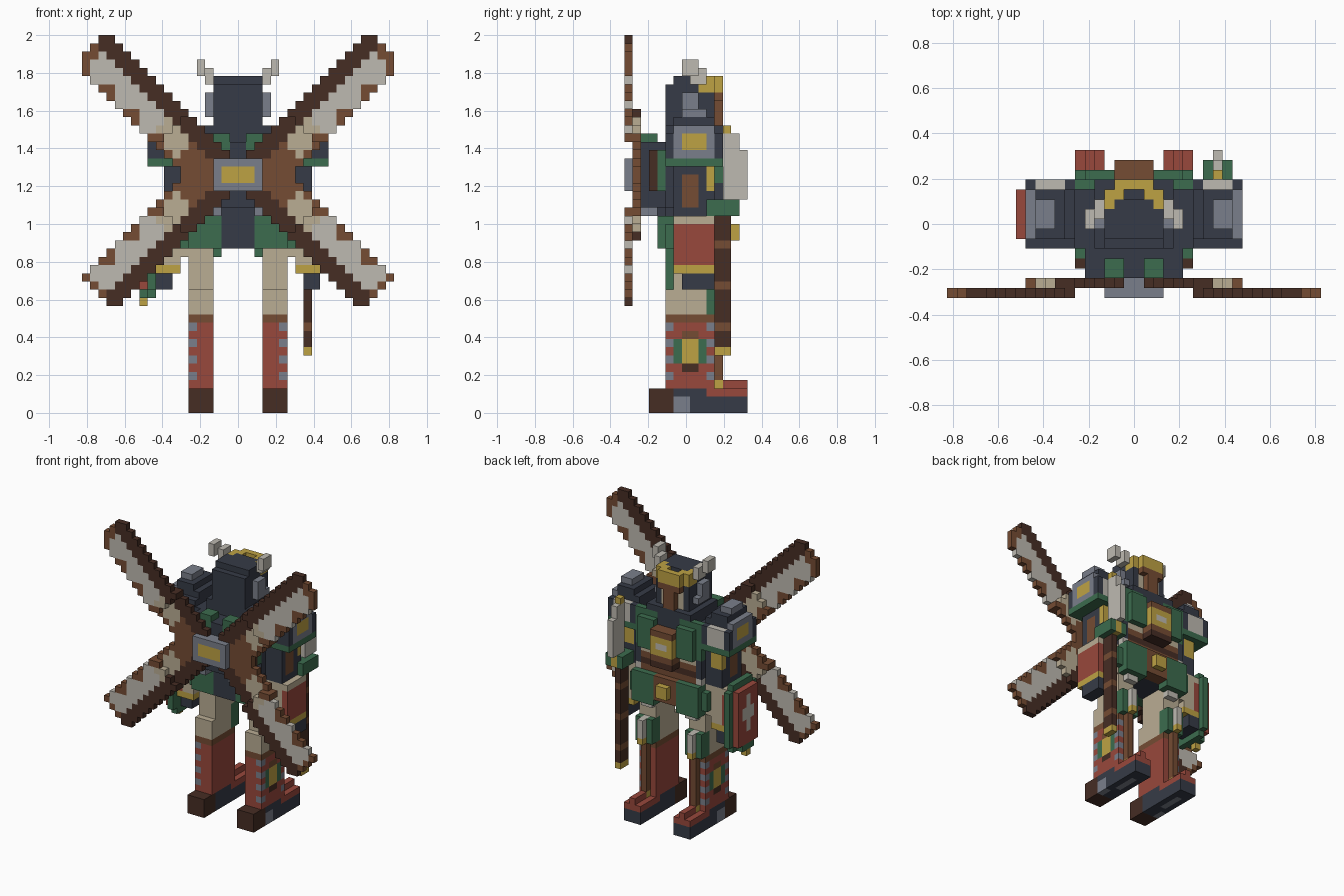
import bpy
import bmesh
from mathutils import Vector

starter = bpy.data.objects.get("Cube")
if starter:
    bpy.data.objects.remove(starter, do_unlink=True)

UNIT = 2 / 46          # edge of one block
DEPTH = 15             # blocks from front to back


def to_linear(channel):
    c = channel / 255
    return c / 12.92 if c <= 0.04 else ((c + 0.055) / 1.055) ** 2.4


PALETTE = {
    "navy": (54, 59, 71), "grey": (122, 127, 139), "silver": (190, 186, 177),
    "beige": (186, 173, 148), "gold": (190, 162, 68), "green": (60, 108, 78),
    "red": (152, 72, 60), "brown": (117, 76, 51), "dark_brown": (70, 45, 36),
}
materials = {}
for colour_name, rgb in PALETTE.items():
    mat = bpy.data.materials.new(colour_name)
    mat.use_nodes = True
    colour = [to_linear(c) for c in rgb] + [1]
    mat.diffuse_color = colour
    mat.node_tree.nodes["Principled BSDF"].inputs["Base Color"].default_value = colour
    materials[colour_name] = mat

blocks = {}            # grid cell -> (part, colour); later fills repaint earlier ones


def fill(part, colour, xs, ys, zs):
    for x in range(*xs):
        for y in range(*ys):
            for z in range(*zs):
                blocks[x, y, z] = (part, colour)


def pair(part, colour, xs, ys, zs):
    fill("left_" + part, colour, xs, ys, zs)
    fill("right_" + part, colour, (-xs[1], -xs[0]), ys, zs)


# Boots: heel, sole, red toe cap with a raised ridge
pair("boot", "navy", (3, 6), (6, 15), (0, 2))
pair("boot", "navy", (3, 6), (6, 11), (2, 3))
pair("boot", "dark_brown", (3, 6), (3, 6), (0, 3))
pair("boot", "grey", (5, 6), (6, 8), (0, 2))
pair("boot", "grey", (4, 5), (9, 13), (0, 1))
pair("boot", "red", (3, 6), (10, 15), (2, 3))
pair("boot", "red", (4, 5), (12, 15), (3, 4))

# Shins with studs, side emblem and front strap
pair("shin", "red", (3, 6), (5, 11), (3, 11))
pair("shin", "brown", (3, 6), (5, 11), (11, 12))
for z in range(4, 11, 2):
    for y in (5, 10):
        pair("shin", "grey", (5, 6), (y, y + 1), (z, z + 1))
pair("shin", "green", (5, 6), (6, 10), (6, 9))
pair("shin", "gold", (5, 6), (7, 9), (6, 9))
pair("shin", "brown", (5, 6), (7, 9), (9, 10))
pair("shin", "dark_brown", (5, 6), (7, 9), (5, 6))
pair("strap", "brown", (4, 5), (11, 12), (4, 12))
pair("strap", "gold", (4, 5), (11, 12), (3, 4))

# Thighs and knee guards
pair("thigh", "beige", (3, 6), (5, 11), (12, 15))
pair("thigh", "beige", (3, 6), (6, 11), (15, 20))
pair("knee_guard", "green", (3, 6), (10, 12), (12, 16))
pair("knee_guard", "silver", (4, 5), (11, 13), (13, 16))
pair("knee_guard", "gold", (4, 5), (11, 13), (12, 13))

# Hips, skirt plates and belt buckle
fill("hips", "navy", (-6, 6), (5, 11), (20, 24))
pair("skirt", "green", (2, 6), (4, 6), (20, 24))
pair("skirt", "green", (5, 7), (5, 12), (20, 23))
pair("skirt", "green", (2, 6), (11, 13), (19, 24))
pair("skirt", "silver", (2, 6), (11, 12), (24, 25))
pair("skirt", "silver", (3, 5), (11, 12), (18, 19))
fill("buckle", "brown", (-2, 2), (11, 13), (20, 24))
fill("buckle", "gold", (-1, 1), (12, 14), (21, 23))

# Torso, chest armour and central emblem
fill("torso", "navy", (-6, 6), (5, 12), (25, 33))
fill("torso", "navy", (-5, 5), (5, 11), (24, 25))
fill("torso", "brown", (-5, 5), (10, 12), (24, 27))
fill("torso", "dark_brown", (-5, 5), (11, 12), (25, 26))
fill("collar", "navy", (-4, 4), (5, 12), (33, 35))
pair("chest_plate", "green", (2, 6), (11, 12), (28, 34))
pair("chest_plate", "green", (2, 5), (12, 13), (28, 33))
pair("chest_plate", "beige", (2, 5), (11, 12), (27, 28))
fill("emblem", "brown", (-2, 2), (12, 14), (26, 32))
fill("emblem", "dark_brown", (-2, 2), (12, 14), (26, 27))
fill("emblem", "gold", (-2, 2), (13, 14), (28, 31))
fill("emblem", "silver", (-1, 1), (13, 14), (29, 30))

# Backpack that carries the sails
fill("pack", "navy", (-5, 5), (2, 5), (25, 33))
fill("pack", "navy", (-2, 2), (4, 6), (20, 25))
pair("pack_trim", "green", (1, 3), (2, 4), (32, 34))
pair("pack_trim", "green", (5, 6), (4, 5), (27, 32))
pair("pack_trim", "dark_brown", (5, 6), (3, 4), (27, 32))
pair("pack_trim", "grey", (2, 3), (2, 4), (24, 25))

# Head, face, ears, horns and crown
fill("head", "navy", (-3, 3), (5, 11), (35, 40))
fill("head", "navy", (-3, 3), (6, 10), (40, 41))
fill("face", "beige", (-2, 2), (10, 11), (35, 39))
fill("face", "red", (-1, 1), (10, 11), (35, 36))
fill("face", "brown", (-2, 2), (10, 12), (38, 39))
fill("face", "brown", (-1, 1), (11, 12), (35, 38))
pair("ear", "grey", (3, 4), (7, 9), (36, 39))
pair("ear", "grey", (3, 4), (7, 10), (36, 37))
pair("horn", "silver", (3, 4), (8, 10), (40, 42))
pair("horn", "silver", (4, 5), (7, 9), (41, 43))
pair("crown", "gold", (2, 3), (9, 11), (39, 41))
pair("crown", "gold", (1, 3), (10, 11), (39, 41))
pair("crown", "gold", (0, 2), (11, 12), (39, 40))
pair("crown", "gold", (1, 2), (11, 12), (40, 41))
fill("crown", "gold", (-1, 1), (11, 12), (40, 41))

# Shoulders: stepped block with windowed outer face
pair("shoulder", "navy", (6, 11), (5, 12), (31, 34))
pair("shoulder", "navy", (6, 11), (6, 11), (34, 35))
pair("shoulder", "navy", (7, 10), (6, 11), (35, 36))
pair("shoulder", "grey", (8, 10), (7, 10), (36, 37))
pair("shoulder", "grey", (10, 11), (6, 11), (31, 35))
pair("shoulder", "gold", (10, 11), (7, 10), (32, 34))
pair("shoulder", "silver", (7, 10), (11, 12), (31, 34))
pair("shoulder", "green", (6, 11), (5, 12), (30, 31))

# Arms
pair("upper_arm", "navy", (6, 9), (6, 11), (24, 30))
pair("upper_arm", "brown", (8, 9), (7, 9), (25, 29))
pair("upper_arm", "gold", (7, 9), (10, 11), (27, 30))
pair("forearm", "beige", (6, 10), (6, 11), (19, 24))
pair("forearm", "red", (9, 10), (6, 11), (18, 23))
pair("forearm", "beige", (7, 9), (6, 11), (18, 19))
pair("cuff", "gold", (7, 10), (6, 11), (17, 18))
pair("hand", "navy", (8, 10), (7, 11), (15, 17))

# Polearm on the left: banded shaft, guard and blade
for z in range(8, 24):
    band = "brown" if z % 5 == 0 else "dark_brown"
    fill("polearm_shaft", band, (8, 9), (11, 13), (z, z + 1))
fill("polearm_shaft", "gold", (8, 9), (11, 13), (7, 8))
fill("polearm_guard", "green", (7, 10), (10, 14), (24, 26))
fill("polearm_guard", "gold", (8, 9), (13, 14), (24, 26))
fill("polearm_blade", "silver", (8, 9), (12, 14), (26, 34))
fill("polearm_blade", "silver", (8, 9), (14, 15), (26, 32))
fill("polearm_blade", "gold", (8, 9), (12, 13), (34, 35))

# Shield on the right: green frame, red field, silver cross
fill("shield", "green", (-11, -10), (5, 12), (15, 24))
fill("shield", "green", (-11, -10), (6, 11), (14, 25))
fill("shield", "green", (-12, -10), (7, 10), (14, 15))
fill("shield", "red", (-12, -11), (6, 11), (15, 24))
fill("shield", "silver", (-12, -11), (8, 9), (17, 23))
fill("shield", "silver", (-12, -11), (7, 10), (19, 21))
fill("shield", "gold", (-12, -11), (8, 9), (13, 14))

# Four diagonal sails: dark spar, pale cloth, studded brown hem
HUB = 29


def sail_colour(offset, along, limit):
    if offset >= -1:
        return "dark_brown"
    if offset <= -6 or along >= limit - 1:
        return "brown" if along % 6 < 4 or along < 16 else "silver"
    if along % 6 == 1 and offset in (-2, -5):
        return "brown"
    if along < 9:
        return "brown"
    return "beige" if along < 15 else "silver"


for level, limit in (("upper", 32), ("lower", 30)):
    for x in range(19):
        for rise in range(17):
            offset, along = rise - x, x + rise
            if not -6 <= offset <= 1 or along > limit:
                continue
            z = HUB + rise if level == "upper" else HUB - 1 - rise
            # the tips sit one block ahead of the roots, overlapping midway
            ys = (0 if along >= 13 else 1, 2 if along < 15 else 1)
            pair(level + "_sail", sail_colour(offset, along, limit),
                 (x, x + 1), ys, (z, z + 1))
fill("sail_hub", "grey", (-3, 3), (0, 2), (27, 31))
fill("sail_hub", "gold", (-2, 2), (0, 1), (28, 30))

# Turn each part's blocks into a mesh, skipping faces buried between blocks
AXES = [Vector(v) for v in ((1, 0, 0), (0, 1, 0), (0, 0, 1))]
names = list(PALETTE)
meshes = {}
for cell, (part, colour) in blocks.items():
    bm, corners = meshes.setdefault(part, (bmesh.new(), {}))
    for i, axis in enumerate(AXES):
        for side in (-1, 1):
            neighbour = tuple(int(c) for c in Vector(cell) + axis * side)
            if neighbour in blocks:
                continue
            u, v = AXES[(i + 1) % 3], AXES[(i + 2) % 3]
            base = Vector(cell) + (axis if side > 0 else Vector())
            loop = [base, base + u, base + u + v, base + v][::side]
            verts = []
            for p in loop:
                key = tuple(p)
                if key not in corners:
                    corners[key] = bm.verts.new((p - Vector((0, DEPTH / 2, 0))) * UNIT)
                verts.append(corners[key])
            bm.faces.new(verts).material_index = names.index(colour)

for part, (bm, corners) in meshes.items():
    mesh = bpy.data.meshes.new(part)
    bm.to_mesh(mesh)
    bm.free()
    used = sorted({p.material_index for p in mesh.polygons})
    slots = [used.index(p.material_index) for p in mesh.polygons]
    for index in used:
        mesh.materials.append(materials[names[index]])
    mesh.polygons.foreach_set("material_index", slots)
    bpy.context.collection.objects.link(bpy.data.objects.new(part, mesh))
